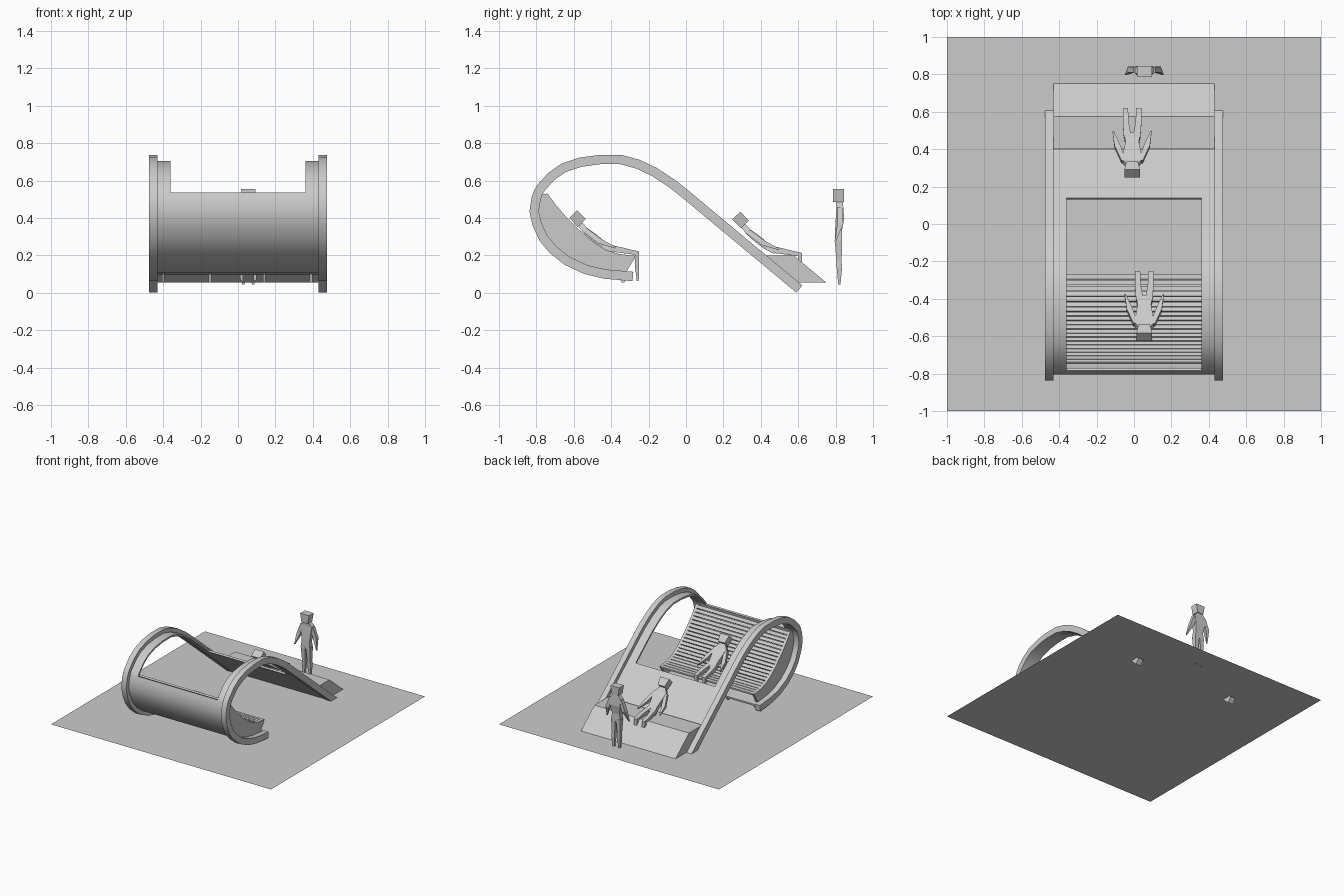
import bpy, bmesh, math
from mathutils import Vector

if "Cube" in bpy.data.objects:
    bpy.data.objects.remove(bpy.data.objects["Cube"])


def material(name, v):
    m = bpy.data.materials.new(name)
    m.diffuse_color = (v, v, v, 1)
    m.use_nodes = True
    m.node_tree.nodes["Principled BSDF"].inputs["Base Color"].default_value = m.diffuse_color
    return m


GREY = material("light grey", 0.6)
WHITE = material("white", 0.95)


def finish(name, bm, mat=GREY, smooth=False):
    bmesh.ops.recalc_face_normals(bm, faces=bm.faces)
    me = bpy.data.meshes.new(name)
    bm.to_mesh(me)
    bm.free()
    me.materials.append(mat)
    ob = bpy.data.objects.new(name, me)
    bpy.context.collection.objects.link(ob)
    if smooth:
        bpy.ops.object.select_all(action='DESELECT')
        ob.select_set(True)
        bpy.context.view_layer.objects.active = ob
        bpy.ops.object.shade_smooth_by_angle(angle=math.radians(30))
    return ob


def add_prism(bm, pts, x0, x1):
    """Extrude a (y, z) polygon along x."""
    a = [bm.verts.new((x0, p[0], p[1])) for p in pts]
    b = [bm.verts.new((x1, p[0], p[1])) for p in pts]
    bm.faces.new(a)
    bm.faces.new(b[::-1])
    n = len(pts)
    for i in range(n):
        j = (i + 1) % n
        bm.faces.new((a[i], b[i], b[j], a[j]))


def prism(name, pts, spans, mat=GREY, smooth=False):
    bm = bmesh.new()
    for x0, x1 in spans:
        add_prism(bm, pts, x0, x1)
    return finish(name, bm, mat, smooth)


def limb(bm, secs):
    """Four-sided tapered tube through sections (x, y, z, half width, half depth)."""
    rings = []
    for i, (x, y, z, w, d) in enumerate(secs):
        p, q = secs[max(i - 1, 0)], secs[min(i + 1, len(secs) - 1)]
        n = Vector((0, -(q[2] - p[2]), q[1] - p[1])).normalized() * d
        rings.append([bm.verts.new((x + sx * w, y + s * n.y, z + s * n.z))
                      for sx, s in ((-1, -1), (1, -1), (1, 1), (-1, 1))])
    for r, s in zip(rings, rings[1:]):
        for i in range(4):
            j = (i + 1) % 4
            bm.faces.new((r[i], r[j], s[j], s[i]))
    bm.faces.new(rings[0])
    bm.faces.new(rings[-1])


# Outer side profile of the looping shelter (y, z)
outer = [Vector(p) for p in (
    (-0.286, 0.062), (-0.436, 0.075), (-0.543, 0.10), (-0.65, 0.15), (-0.73, 0.214),
    (-0.783, 0.278), (-0.82, 0.358), (-0.837, 0.433), (-0.826, 0.508), (-0.812, 0.548),
    (-0.794, 0.578), (-0.735, 0.642), (-0.666, 0.69), (-0.57, 0.722), (-0.463, 0.737),
    (-0.345, 0.737), (-0.249, 0.711), (-0.158, 0.668), (-0.06, 0.604), (0.02, 0.54),
    (0.16, 0.4235), (0.56, 0.0906), (0.622, 0.039))]


def offset(d):
    out = []
    for i, p in enumerate(outer):
        t = (outer[min(i + 1, len(outer) - 1)] - outer[max(i - 1, 0)]).normalized()
        out.append(p + Vector((t.y, -t.x)) * d)
    return out


inner = offset(0.05)

# Side rails
prism("side_rails", outer + inner[::-1], [(-0.475, -0.43), (0.43, 0.475)], smooth=True)

# Shell sheet: closed back, narrow roof strips beside the opening, closed slope
hi, lo = offset(0.032), offset(0.046)
for name, a, b, spans in (
        ("shell_back", 0, 9, [(-0.43, 0.43)]),
        ("roof_strips", 9, 20, [(-0.43, -0.36), (0.36, 0.43)]),
        ("shell_slope", 20, 21, [(-0.43, 0.43)])):
    prism(name, hi[a:b + 1] + lo[a:b + 1][::-1], spans, smooth=True)

# Inner lounge seat: end panels under the seat line
seat = [Vector(p) for p in ((-0.74, 0.53), (-0.70, 0.475), (-0.64, 0.405), (-0.57, 0.335),
                            (-0.50, 0.275), (-0.43, 0.23), (-0.36, 0.207), (-0.268, 0.197))]
panel = [Vector((-0.32, 0.11))] + inner[1:10] + seat
prism("seat_end_panels", panel, [(-0.43, -0.41), (0.41, 0.43)])

# Seat slats spaced evenly along the seat line
bm = bmesh.new()
lens = [(b - a).length for a, b in zip(seat, seat[1:])]
total, count = sum(lens), 20
for k in range(count):
    s = (k + 0.5) * total / count
    i = 0
    while s > lens[i]:
        s -= lens[i]
        i += 1
    t = (seat[i + 1] - seat[i]).normalized()
    n = Vector((t.y, -t.x))
    if n.y > 0:
        n = -n
    c = seat[i] + t * s
    w = t * 0.0125
    add_prism(bm, [c - w, c + w, c + w + n * 0.014, c - w + n * 0.014], -0.41, 0.41)
finish("seat_slats", bm)

# Small white struts under the seat front
prism("seat_struts", [(-0.375, 0.11), (-0.345, 0.055), (-0.33, 0.055), (-0.30, 0.11)],
      [(x - 0.007, x + 0.007) for x in (-0.4, -0.15, 0.14, 0.39)], WHITE)

# Outer bench with sloping front
prism("outer_bench", [(0.40, 0.2), (0.575, 0.2), (0.75, 0.055), (0.585, 0.055)],
      [(-0.43, 0.43)])

# Thin base sheet
bm = bmesh.new()
bmesh.ops.create_grid(bm, x_segments=1, y_segments=1, size=1)
bmesh.ops.translate(bm, verts=bm.verts, vec=(0, 0, 0.052))
finish("base_sheet", bm)


# Low-poly people: spine parts are centred, limbs are mirrored
def person(name, loc, centre, sides):
    bm = bmesh.new()
    for secs in centre:
        limb(bm, secs)
    for secs in sides:
        for s in (-1, 1):
            limb(bm, [(v[0] * s,) + v[1:] for v in secs])
    bmesh.ops.translate(bm, verts=bm.verts, vec=loc)
    finish(name, bm)


person("standing_figure", (0.055, 0.815, 0), [
    [(0, 0, 0.555, 0.04, 0.03), (0, 0, 0.485, 0.028, 0.03)],
    [(0, 0.005, 0.49, 0.02, 0.018), (0, 0.008, 0.455, 0.05, 0.018),
     (0, 0.008, 0.40, 0.046, 0.022), (0, 0, 0.33, 0.034, 0.018), (0, 0, 0.27, 0.042, 0.02)],
], [
    [(0.045, 0.01, 0.455, 0.012, 0.014), (0.072, 0.01, 0.37, 0.016, 0.016),
     (0.10, -0.015, 0.28, 0.003, 0.004)],
    [(0.022, 0, 0.285, 0.02, 0.02), (0.024, 0.003, 0.17, 0.013, 0.014),
     (0.026, 0.005, 0.13, 0.014, 0.014), (0.026, 0.005, 0.045, 0.007, 0.006)],
])

for name, loc in (("seated_figure_inside", (0.055, 0, 0)),
                  ("seated_figure_outside", (-0.01, 0.872, -0.008))):
    person(name, loc, [
        [(0, -0.603, 0.42, 0.042, 0.03), (0, -0.557, 0.373, 0.03, 0.03)],
        [(0, -0.57, 0.372, 0.02, 0.014), (0, -0.54, 0.335, 0.05, 0.016),
         (0, -0.49, 0.295, 0.045, 0.02), (0, -0.44, 0.255, 0.036, 0.018),
         (0, -0.39, 0.23, 0.045, 0.016)],
    ], [
        [(0.045, -0.54, 0.335, 0.012, 0.014), (0.078, -0.46, 0.275, 0.016, 0.014),
         (0.102, -0.375, 0.24, 0.003, 0.004)],
        [(0.024, -0.41, 0.24, 0.02, 0.018), (0.034, -0.33, 0.225, 0.016, 0.014),
         (0.036, -0.262, 0.212, 0.014, 0.013), (0.036, -0.262, 0.15, 0.013, 0.012),
         (0.036, -0.258, 0.062, 0.006, 0.005)],
    ])
